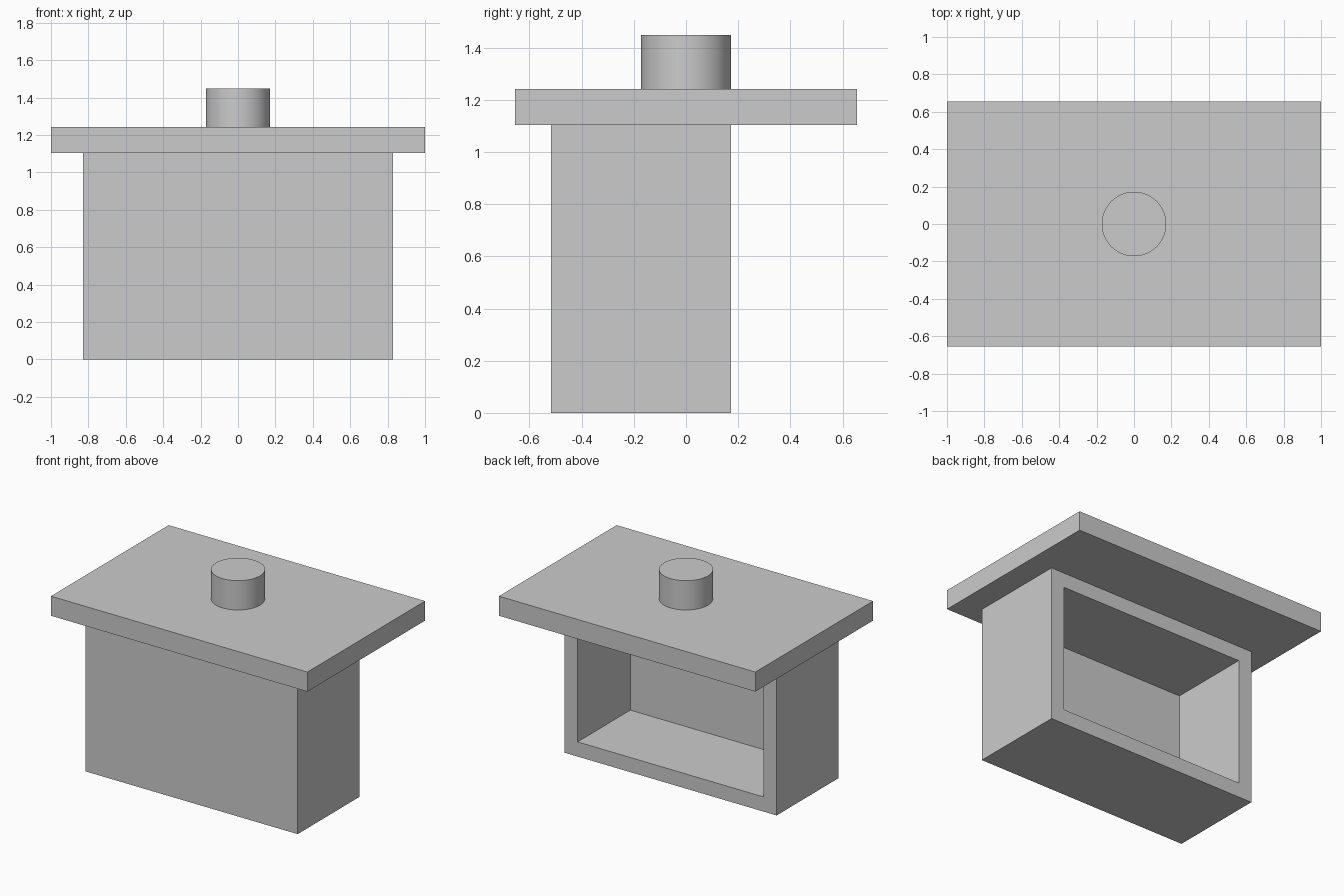
import bpy
import bmesh
import math

cube = bpy.data.objects.get("Cube")
if cube:
    bpy.data.objects.remove(cube, do_unlink=True)

U = 2 / 58  # design unit: the slab is 58 units wide

grey = bpy.data.materials.new("light_grey")
grey.use_nodes = True
colour = (0.6, 0.6, 0.6, 1)
grey.diffuse_color = colour
grey.node_tree.nodes["Principled BSDF"].inputs["Base Color"].default_value = colour


def box(name, x, y, z):
    """Box spanning the given (low, high) ranges in design units."""
    size = [(b - a) * U for a, b in (x, y, z)]
    centre = [(a + b) / 2 * U for a, b in (x, y, z)]
    bpy.ops.mesh.primitive_cube_add(size=1)
    ob = bpy.context.object
    ob.name = name
    for v in ob.data.vertices:
        v.co = [c + s * p for c, s, p in zip(centre, size, v.co)]
    ob.data.materials.append(grey)
    return ob


# Hollow body, open at the back
WALL = 3
body = box("open_body", (-24, 24), (-15, 5), (0, 32))
bm = bmesh.new()
bm.from_mesh(body.data)
bm.normal_update()
back = max(bm.faces, key=lambda f: f.normal.y)
bmesh.ops.inset_region(bm, faces=[back], thickness=WALL * U, use_even_offset=True)
moved = bmesh.ops.extrude_discrete_faces(bm, faces=[back])["faces"][0]
bmesh.ops.translate(bm, verts=moved.verts, vec=(0, -(20 - WALL) * U, 0))
bmesh.ops.recalc_face_normals(bm, faces=bm.faces)
bm.to_mesh(body.data)
bm.free()

# Overhanging top slab
box("top_slab", (-29, 29), (-19, 19), (32, 36))

# Round knob
bpy.ops.mesh.primitive_cylinder_add(vertices=64, radius=5 * U, depth=6 * U,
                                    location=(0, 0, 39 * U))
knob = bpy.context.object
knob.name = "round_knob"
knob.data.materials.append(grey)
bpy.ops.object.shade_smooth_by_angle(angle=math.radians(30))
